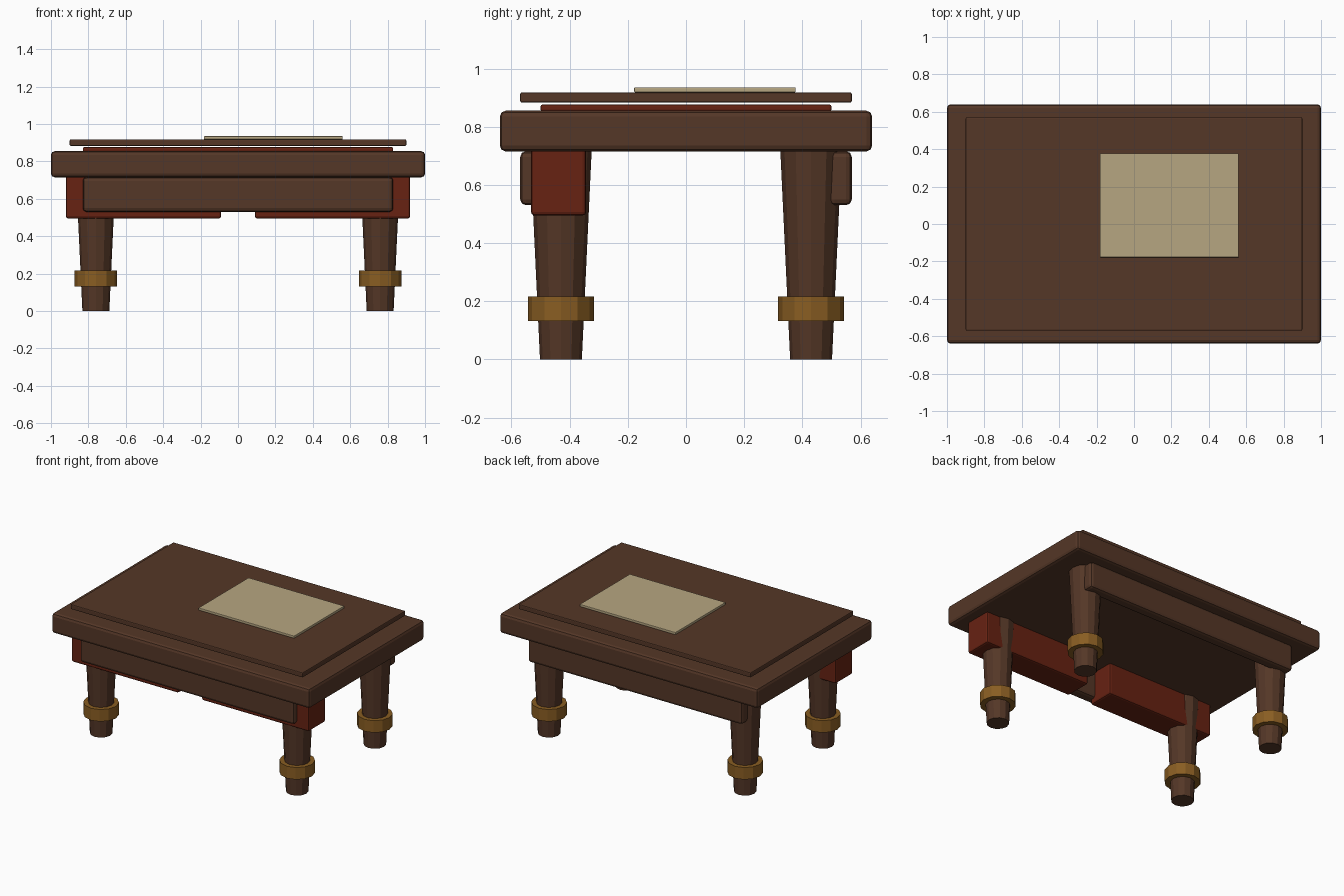
import bpy, math

if "Cube" in bpy.data.objects:
    bpy.data.objects.remove(bpy.data.objects["Cube"])

def mat(name, rgb):
    m = bpy.data.materials.new(name)
    m.diffuse_color = (*rgb, 1)
    m.use_nodes = True
    m.node_tree.nodes["Principled BSDF"].inputs["Base Color"].default_value = m.diffuse_color
    return m

WOOD = mat("dark wood", (0.090, 0.038, 0.020))
RED = mat("red lacquer", (0.135, 0.016, 0.006))
BRASS = mat("aged brass", (0.250, 0.110, 0.016))
PAPER = mat("parchment", (0.470, 0.380, 0.220))

def box(name, lo, hi, material, bevel=0.0):
    bpy.ops.mesh.primitive_cube_add(size=1, location=[(a + b) / 2 for a, b in zip(lo, hi)])
    o = bpy.context.object
    o.name = name
    o.scale = [b - a for a, b in zip(lo, hi)]
    bpy.ops.object.transform_apply(location=False, rotation=False, scale=True)
    o.data.materials.append(material)
    if bevel:
        b = o.modifiers.new("bevel", 'BEVEL')
        b.width, b.segments = bevel, 2
    return o

def cone(name, x, y, z0, z1, r0, r1, material, sides=12):
    bpy.ops.mesh.primitive_cone_add(vertices=sides, radius1=r0, radius2=r1,
                                    depth=z1 - z0, location=(x, y, (z0 + z1) / 2))
    o = bpy.context.object
    o.name = name
    o.data.materials.append(material)
    return o

# top slab, red inlay, writing board and paper sheet
box("tabletop", (-1, -0.64, 0.715), (1, 0.64, 0.855), WOOD, 0.02)
box("red_inlay", (-0.83, -0.5, 0.853), (0.83, 0.5, 0.876), RED, 0.006)
box("writing_board", (-0.9, -0.57, 0.883), (0.9, 0.57, 0.918), WOOD, 0.006)
box("paper_sheet", (-0.182, -0.178, 0.918), (0.56, 0.377, 0.935), PAPER, 0.003)

# front and back rails
for name, s in (("front", -1), ("back", 1)):
    y0, y1 = sorted((s * 0.49, s * 0.57))
    box(name + "_rail", (-0.83, y0, 0.53), (0.83, y1, 0.716), WOOD, 0.02)

# drawers behind the front rail
for name, s in (("left", -1), ("right", 1)):
    x0, x1 = sorted((s * 0.09, s * 0.92))
    box(name + "_drawer", (x0, -0.533, 0.495), (x1, -0.343, 0.725), RED, 0.012)

# tapered legs with brass collars
for xn, sx in (("left", -1), ("right", 1)):
    for yn, sy in (("front", -1), ("back", 1)):
        x, y = sx * 0.76, sy * 0.43
        cone(f"{yn}_{xn}_leg", x, y, 0, 0.725, 0.072, 0.106, WOOD)
        cone(f"{yn}_{xn}_collar", x, y, 0.132, 0.216, 0.114, 0.114, BRASS)
